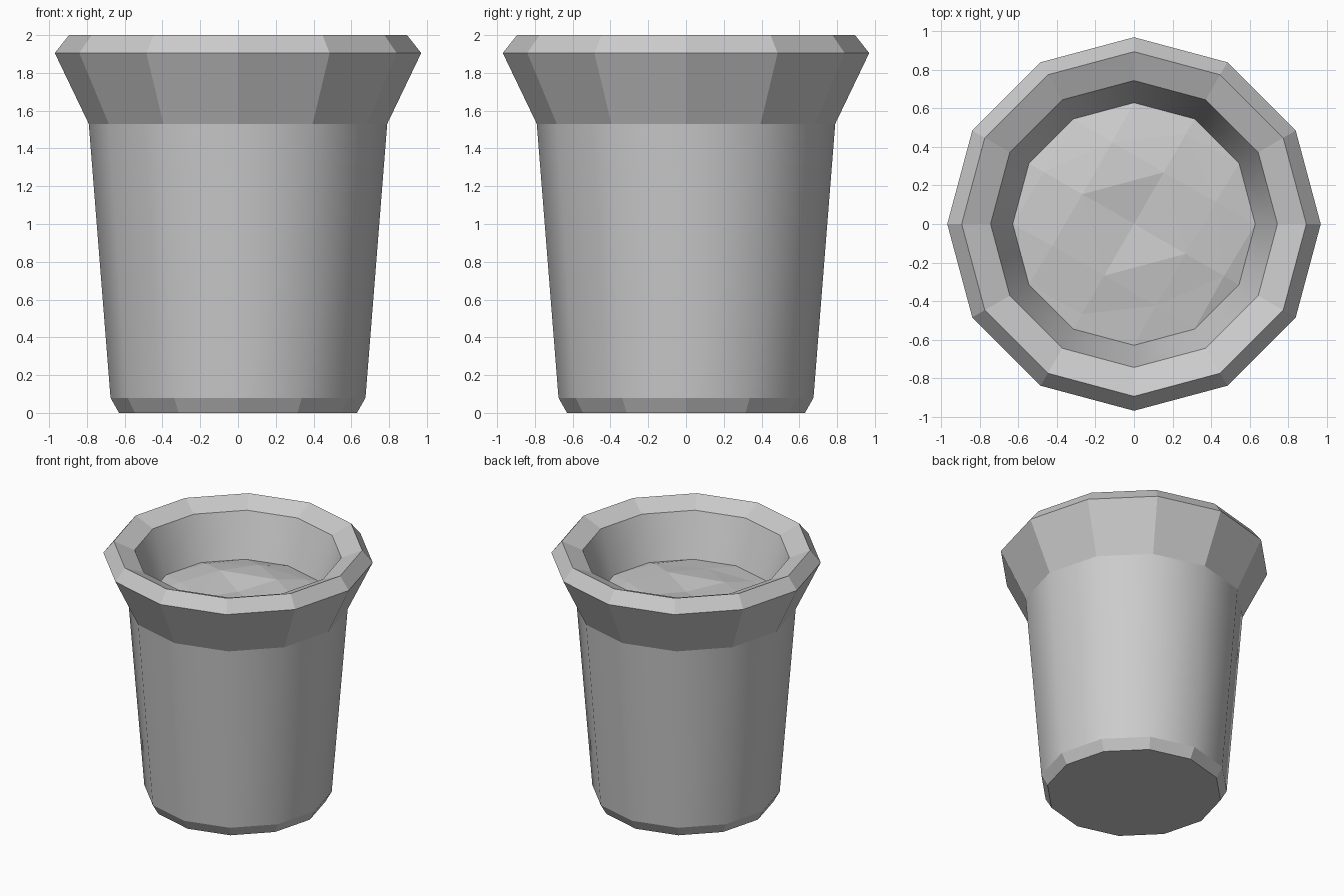
import bpy, bmesh
from math import sin, cos, radians, pi
from mathutils import Vector
from mathutils.geometry import delaunay_2d_cdt

if "Cube" in bpy.data.objects:
    bpy.data.objects.remove(bpy.data.objects["Cube"])

SIDES = 12


def finish(bm, name):
    bm.normal_update()
    mesh = bpy.data.meshes.new(name)
    bm.to_mesh(mesh)
    bm.free()
    obj = bpy.data.objects.new(name, mesh)
    bpy.context.collection.objects.link(obj)
    return obj


# Pot: (radius, height) profile from base, up over the rim, down the inside
profile = [(0.63, 0), (0.675, 0.08), (0.79, 1.53), (0.97, 1.905),
           (0.895, 2.0), (0.745, 1.935), (0.63, 1.6)]
smooth_bands = {1, 5}  # outer wall and inner wall; the rim and foot stay flat

bm = bmesh.new()
rings = [[bm.verts.new((r * cos(2 * pi * i / SIDES), r * sin(2 * pi * i / SIDES), z))
          for i in range(SIDES)] for r, z in profile]
bm.faces.new(rings[0][::-1])
for band, (low, high) in enumerate(zip(rings, rings[1:])):
    for i in range(SIDES):
        j = (i + 1) % SIDES
        face = bm.faces.new((low[i], low[j], high[j], high[i]))
        face.smooth = band in smooth_bands
finish(bm, "pot")

# Soil: slightly mounded lumpy surface; rings of (radius, start angle, heights)
soil_rings = [(0.0, 0, [1.635]),
              (0.31, 60, [1.67, 1.675, 1.65, 1.66]),
              (0.44, 15, [1.64, 1.655, 1.64, 1.625]),
              (0.54, 60, [1.625, 1.63, 1.61, 1.63]),
              (0.63, 0, [1.6] * SIDES)]
points = []
for radius, start, heights in soil_rings:
    for i, z in enumerate(heights):
        a = radians(start) + 2 * pi * i / len(heights)
        points.append(Vector((radius * cos(a), radius * sin(a), z)))
coords, _, tris, *_, = delaunay_2d_cdt([p.xy for p in points], [], [], 0, 1e-6)[:3]

bm = bmesh.new()
verts = [bm.verts.new((c.x, c.y, min(points, key=lambda p: (p.xy - c).length).z))
         for c in coords]
for tri in tris:
    face = bm.faces.new([verts[i] for i in tri])
    face.normal_update()
    if face.normal.z < 0:
        face.normal_flip()
finish(bm, "soil")
